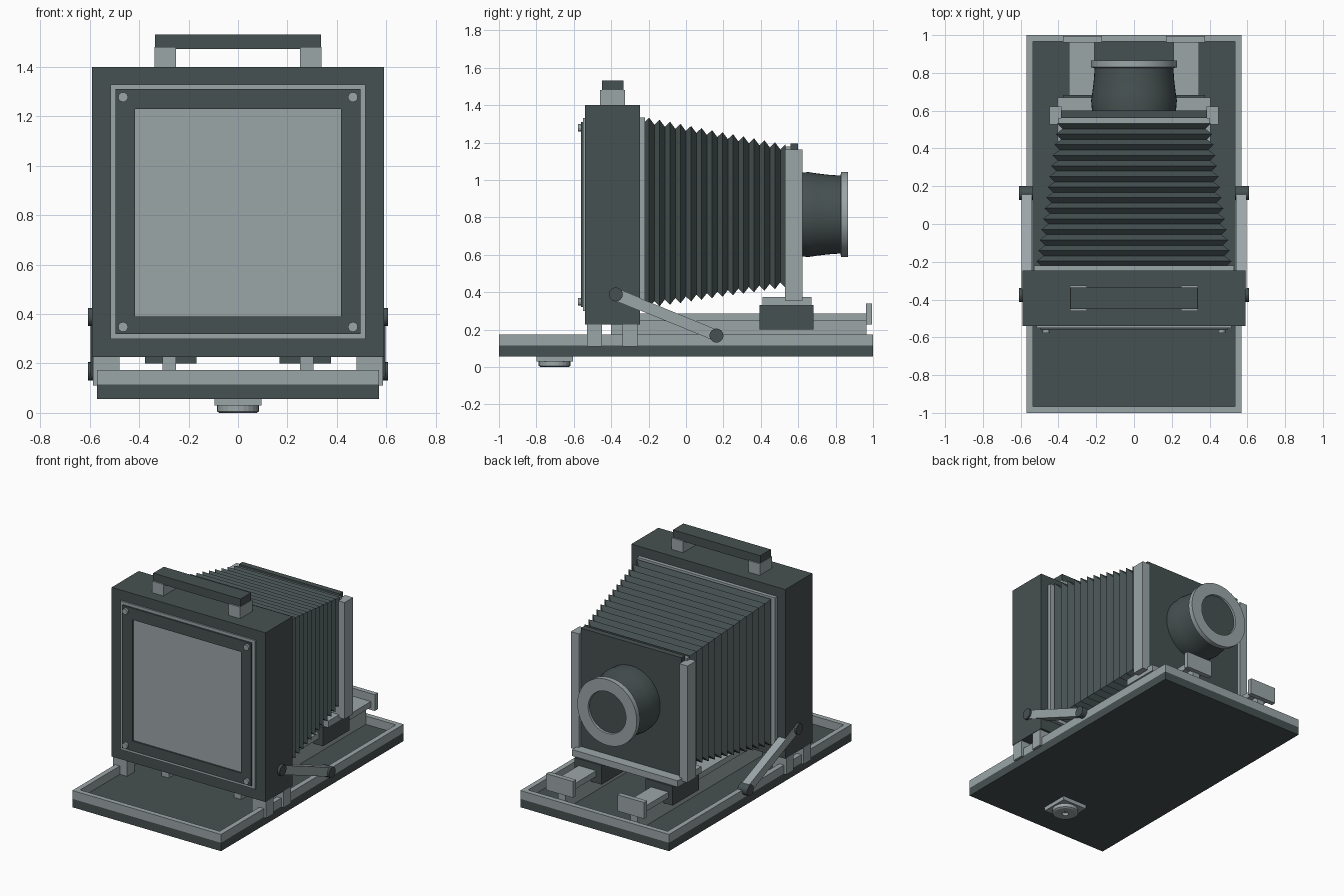
import bpy, bmesh, math
from mathutils import Matrix

if "Cube" in bpy.data.objects:
    bpy.data.objects.remove(bpy.data.objects["Cube"])


def material(name, rgb):
    m = bpy.data.materials.new(name)
    m.diffuse_color = (*rgb, 1)
    m.use_nodes = True
    m.node_tree.nodes["Principled BSDF"].inputs["Base Color"].default_value = m.diffuse_color
    return m


DARK = material("dark_slate", (0.062, 0.082, 0.082))
LIGHT = material("light_grey", (0.33, 0.38, 0.39))


def finish(name, bm, mat):
    bmesh.ops.recalc_face_normals(bm, faces=bm.faces)
    me = bpy.data.meshes.new(name)
    bm.to_mesh(me)
    bm.free()
    me.materials.append(mat)
    ob = bpy.data.objects.new(name, me)
    bpy.context.collection.objects.link(ob)
    return ob


def add_box(bm, x, y, z):
    c = [(a + b) / 2 for a, b in (x, y, z)]
    s = [b - a for a, b in (x, y, z)]
    bmesh.ops.create_cube(bm, size=1, matrix=Matrix.Translation(c) @ Matrix.Diagonal((*s, 1)))


def box(name, x, y, z, mat):
    bm = bmesh.new()
    add_box(bm, x, y, z)
    return finish(name, bm, mat)


def pair(name, x, y, z, mat):
    """Box on the right plus its mirror image on the left."""
    box("right_" + name, x, y, z, mat)
    box("left_" + name, (-x[1], -x[0]), y, z, mat)


def frame(name, outer, inner, depth, mat, axis):
    """Rectangular frame; outer and inner are (u0, u1, v0, v1)."""
    bm = bmesh.new()
    a, b, c, d = outer
    e, f, g, h = inner
    for u, v in (((a, b), (c, g)), ((a, b), (h, d)), ((a, e), (g, h)), ((f, b), (g, h))):
        if axis == "z":
            add_box(bm, u, v, depth)
        else:
            add_box(bm, u, depth, v)
    return finish(name, bm, mat)


def lathe(name, profile, centre, axis, mat, seg=32, smooth=False):
    """Revolve (radius, distance) points about an axis through centre."""
    bm = bmesh.new()
    rings = []
    for r, t in profile:
        ring = []
        for i in range(seg):
            a = 2 * math.pi * i / seg
            p, q = r * math.cos(a), r * math.sin(a)
            o = {"x": (t, p, q), "y": (p, t, q), "z": (p, q, t)}[axis]
            ring.append(bm.verts.new([k + l for k, l in zip(o, centre)]))
        rings.append(ring)
    for r0, r1 in zip(rings, rings[1:]):
        for i in range(seg):
            j = (i + 1) % seg
            bm.faces.new((r0[i], r0[j], r1[j], r1[i]))
    bm.faces.new(rings[0])
    bm.faces.new(rings[-1])
    ob = finish(name, bm, mat)
    if smooth:
        bpy.ops.object.select_all(action='DESELECT')
        ob.select_set(True)
        bpy.context.view_layer.objects.active = ob
        bpy.ops.object.shade_smooth_by_angle(angle=math.radians(35))
    return ob


# Base bed with raised rim
box("base_board", (-.57, .57), (-1, 1), (.057, .115), DARK)
frame("base_rim", (-.57, .57, -1, 1), (-.535, .535, -.965, .965), (.115, .173), LIGHT, "z")

# Tripod mount below the bed
box("mount_plate", (-.095, .095), (-.8, -.605), (.03, .057), LIGHT)
lathe("mount_disc", [(.085, .035), (.085, .006), (.075, 0), (.022, 0), (.022, .02)],
      (0, -.703, 0), "z", LIGHT, 24)

# Rear body and its feet
box("rear_body", (-.59, .59), (-.54, -.245), (.227, 1.4), DARK)
for n, y in (("front", -.53), ("rear", -.34)):
    pair(n + "_foot", (.48, .587), (y, y + .08), (.11, .23), LIGHT)

# Focusing screen
box("screen_surround", (-.517, .517), (-.551, -.538), (.30, 1.33), LIGHT)
frame("screen_frame", (-.495, .495, .32, 1.31), (-.417, .417, .39, 1.23), (-.562, -.55), DARK, "y")
for x in (-.465, .465):
    for z in (.348, 1.278):
        lathe("frame_screw", [(.02, -.578), (.02, -.555)], (x, 0, z), "y", LIGHT, 12)

# Carrying handle
pair("handle_post", (.25, .338), (-.46, -.325), (1.395, 1.48), LIGHT)
box("handle_bar", (-.335, .335), (-.45, -.335), (1.473, 1.532), DARK)

# Bellows: tapered zigzag of rectangular loops
box("bellows_rear_plate", (-.53, .53), (-.25, -.22), (.31, 1.335), LIGHT)
bm = bmesh.new()
FOLDS = 13
loops = []
for i in range(2 * FOLDS + 2):
    t = i / (2 * FOLDS + 1)
    d = .032 if i % 2 == 0 else 0
    w = .52 + (.405 - .52) * t - d
    lo = .312 + (.425 - .312) * t + d
    hi = 1.338 + (1.19 - 1.338) * t - d
    y = -.225 + .757 * t
    loops.append([bm.verts.new(p) for p in ((-w, y, lo), (w, y, lo), (w, y, hi), (-w, y, hi))])
for a, b in zip(loops, loops[1:]):
    for i in range(4):
        j = (i + 1) % 4
        bm.faces.new((a[i], a[j], b[j], b[i]))
bm.faces.new(loops[0])
bm.faces.new(loops[-1])
finish("bellows", bm, DARK)

# Front standard
box("lens_board_back", (-.4, .4), (.53, .562), (.37, 1.18), LIGHT)
box("lens_board", (-.386, .386), (.56, .6), (.37, 1.195), DARK)
pair("standard_post", (.385, .447), (.528, .622), (.355, 1.163), LIGHT)
box("standard_base", (-.405, .405), (.41, .67), (.33, .375), LIGHT)
pair("rail_carriage", (.168, .376), (.393, .683), (.2, .332), DARK)

# Focusing rails with end stops
pair("rail_web", (.25, .305), (-.4, .965), (.11, .25), LIGHT)
pair("rail_flange", (.21, .345), (-.4, .965), (.245, .285), LIGHT)
pair("rail_stop", (.17, .375), (.962, .995), (.227, .34), LIGHT)

# Lens barrel, front ring and glass
C = (0, 0, .815)
lathe("lens_barrel", [(.222, .595), (.227, .655), (.22, .7), (.213, .76), (.208, .83)],
      C, "y", DARK, 48, True)
lathe("lens_ring", [(.208, .825), (.228, .83), (.228, .865), (.145, .865), (.14, .845)],
      C, "y", LIGHT, 48, True)
lathe("lens_glass", [(.142, .84), (.142, .853)], C, "y", DARK, 48)

# Side braces with pivot knobs
P, Q = (-.375, .388), (.163, .168)
length = math.hypot(Q[0] - P[0], Q[1] - P[1])
angle = math.atan2(Q[1] - P[1], Q[0] - P[0])
for side, s in (("right", 1), ("left", -1)):
    bm = bmesh.new()
    add_box(bm, (-.028, .028), (-length / 2, length / 2), (-.03, .03))
    bm.transform(Matrix.Translation((s * .568, (P[0] + Q[0]) / 2, (P[1] + Q[1]) / 2))
                 @ Matrix.Rotation(angle, 4, 'X'))
    finish(side + "_brace", bm, LIGHT)
    for n, (y, z) in (("upper", P), ("lower", Q)):
        lathe(side + "_" + n + "_knob", [(.037, s * .535), (.037, s * .608)], (0, y, z), "x", DARK, 24)
